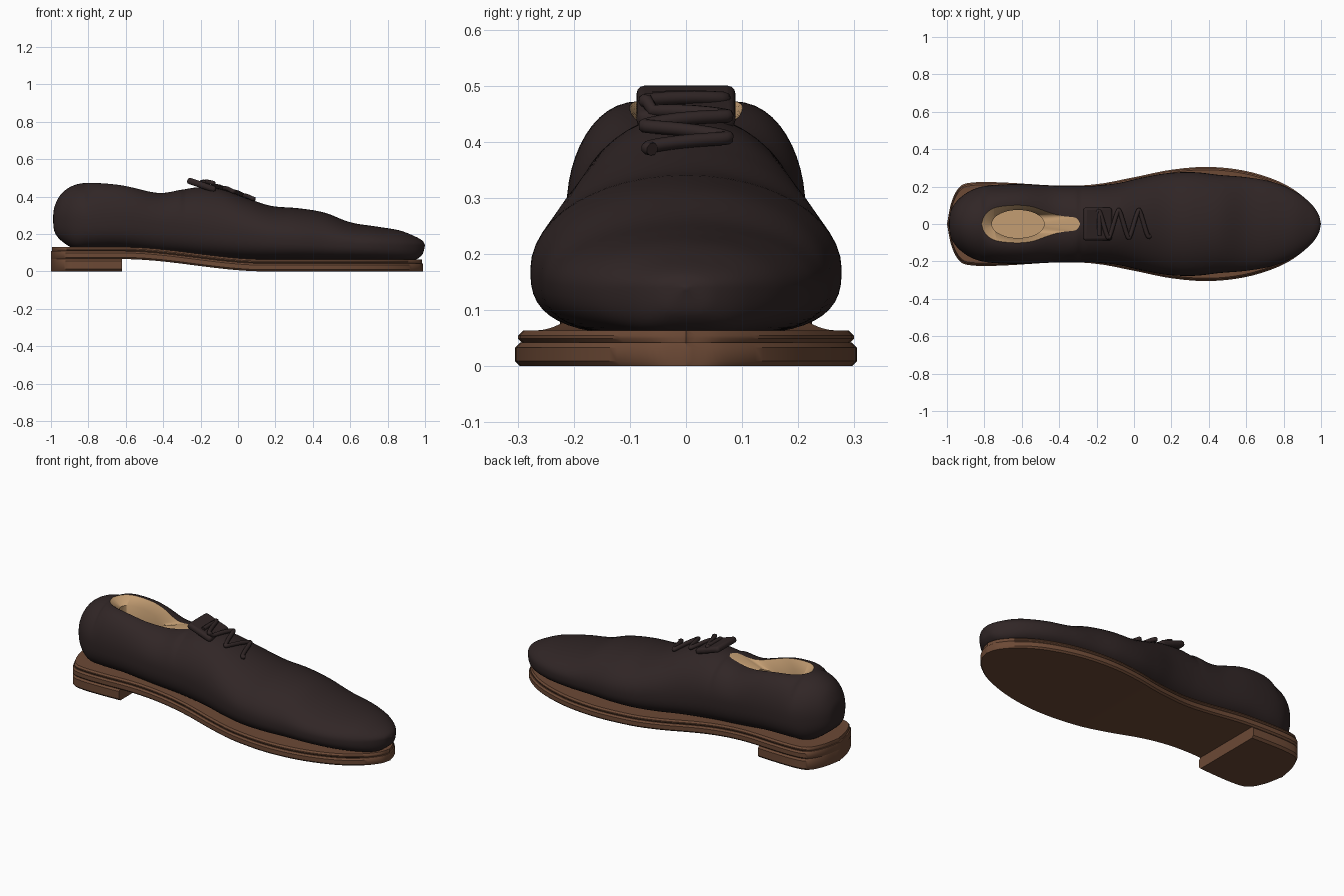
import bpy, bmesh, math
from mathutils import Vector

if "Cube" in bpy.data.objects:
    bpy.data.objects.remove(bpy.data.objects["Cube"], do_unlink=True)


def material(name, rgb):
    mat = bpy.data.materials.new(name)
    mat.use_nodes = True
    mat.diffuse_color = (*rgb, 1)
    bsdf = next(n for n in mat.node_tree.nodes if n.type == "BSDF_PRINCIPLED")
    bsdf.inputs["Base Color"].default_value = (*rgb, 1)
    bsdf.inputs["Roughness"].default_value = 0.6
    return mat


dark_leather = material("dark leather", (0.030, 0.019, 0.019))
brown_sole = material("brown sole", (0.15, 0.067, 0.036))
tan_lining = material("tan lining", (0.55, 0.34, 0.17))


def spline(rows, steps):
    """Smooth curve through rows of any width."""
    pts = [Vector(r) for r in rows]
    pts = [pts[0] * 2 - pts[1]] + pts + [pts[-1] * 2 - pts[-2]]
    out = []
    for a, b, c, d in zip(pts, pts[1:], pts[2:], pts[3:]):
        for i in range(steps):
            t = i / steps
            out.append(b + (c - a) * (t / 2)
                       + (a * 2 - b * 5 + c * 4 - d) * (t * t / 2)
                       + (b * 3 - a - c * 3 + d) * (t ** 3 / 2))
    return out + [pts[-2]]


def lookup(samples, x, column):
    """Value of a column at x, zero outside the samples."""
    for p, q in zip(samples, samples[1:]):
        if p[0] <= x <= q[0] and q[0] > p[0]:
            t = (x - p[0]) / (q[0] - p[0])
            return p[column] + (q[column] - p[column]) * t
    return 0.0


def smooth(obj, angle):
    bpy.ops.object.select_all(action="DESELECT")
    obj.select_set(True)
    bpy.context.view_layer.objects.active = obj
    bpy.ops.object.shade_smooth_by_angle(angle=math.radians(angle))


def loft(name, rings, mat, closed=True, caps=(), angle=40, outward=True):
    """Skin a row of equal-length rings; caps lists the ring indices to fill."""
    bm = bmesh.new()
    grid = [[bm.verts.new(p) for p in ring] for ring in rings]
    n = len(rings[0])
    for r, s in zip(grid, grid[1:]):
        for i in range(n if closed else n - 1):
            j = (i + 1) % n
            bm.faces.new((r[i], r[j], s[j], s[i]))
    for k in caps:
        bm.faces.new(grid[k])
    bmesh.ops.remove_doubles(bm, verts=bm.verts, dist=0.0005)
    bmesh.ops.recalc_face_normals(bm, faces=bm.faces)
    # The lowest face of a solid must face down, of a bowl must face up
    low = min(bm.faces, key=lambda f: f.calc_center_median().z)
    if (low.normal.z < 0) != outward:
        bmesh.ops.reverse_faces(bm, faces=bm.faces)
    mesh = bpy.data.meshes.new(name)
    bm.to_mesh(mesh)
    bm.free()
    obj = bpy.data.objects.new(name, mesh)
    bpy.context.collection.objects.link(obj)
    mesh.materials.append(mat)
    smooth(obj, angle)
    return obj


# Sole layers share one outline: x, half width
outline = spline([(-1, 0), (-.975, .12), (-.93, .2), (-.86, .222), (-.7, .222),
                  (-.4, .205), (-.2, .213), (0, .25), (.2, .29), (.4, .305),
                  (.6, .283), (.78, .225), (.9, .15), (.97, .07), (.99, 0)], 6)


def lift(x):
    t = min(max((0.15 - x) / 0.77, 0), 1)
    return 0.066 * t * t * (3 - 2 * t)


def slab(name, low, high, inset=0.0, end=1.0, curved=True, bevel=0.009):
    stations = [(x, h) for x, h in outline if x < end]
    caps = ()
    if end < 1:
        stations.append((end, lookup(outline, end, 1)))
        caps = (-1,)
    rings = []
    for x, h in stations:
        z = lift(x) if curved else 0
        h = max(h - inset, 0)
        b = min(bevel, h)
        half = [(h - b, low), (h, low + bevel), (h, high - bevel), (h - b, high)]
        loop = half + [(-y, k) for y, k in reversed(half)]
        rings.append([(x * (1 - inset), y, z + k) for y, k in loop])
    return loft(name, rings, brown_sole, caps=caps, angle=35)


slab("heel_block", 0, 0.068, end=-0.62, curved=False, bevel=0.012)
slab("outsole", 0, 0.042)
slab("welt", 0.040, 0.064, inset=0.006)

# Upper stations: x, bottom, widest height, top, half width
body = spline([(-.99, .28, .28, .28, 0), (-.98, .21, .28, .35, .07),
               (-.94, .16, .28, .42, .13), (-.87, .12, .28, .463, .18),
               (-.78, .12, .28, .473, .205), (-.62, .12, .28, .46, .213),
               (-.43, .1, .26, .42, .205), (-.3, .09, .25, .437, .203),
               (-.2, .08, .24, .45, .206), (-.08, .07, .22, .437, .22),
               (.05, .06, .2, .39, .25), (.18, .055, .18, .35, .272),
               (.32, .055, .17, .338, .277), (.46, .055, .16, .315, .262),
               (.6, .055, .15, .263, .25), (.74, .055, .145, .24, .225),
               (.86, .055, .14, .22, .175), (.94, .06, .14, .19, .115),
               (.985, .09, .14, .165, .055), (1, .14, .14, .14, 0)], 9)
# Foot opening: x, half width
opening = spline([(-.81, 0), (-.8, .045), (-.75, .085), (-.65, .1), (-.55, .094),
                  (-.45, .06), (-.38, .042), (-.31, .033), (-.29, 0)], 6)


def section(x, bottom, mid, top, width):
    rim = max(lookup(opening, x, 1), 0)
    half = []
    for i in range(25):
        a = math.pi * (0.5 - i / 24)
        c, s = max(math.cos(a), 0), math.sin(a)
        if s >= 0:
            half.append((rim + (width - rim) * c, mid + (top - mid) * s))
        else:
            half.append((width * c ** 0.55, mid - (mid - bottom) * (-s) ** 0.75))
    return ([(x, y, z) for y, z in half]
            + [(x, -y, z) for y, z in reversed(half[:-1])])


sections = [section(*row) for row in body]
loft("upper", sections, dark_leather, closed=False, angle=60)

# Lining: sloped collar from the rim to an oval well, then down to the insole
inside = [i for i, s in enumerate(sections) if s[0][1] > 0.0005]
first, last = inside[0] - 1, inside[-1] + 1
rim = ([sections[i][0] for i in range(first, last + 1)]
       + [sections[i][-1] for i in range(last - 1, first, -1)])
x0, x1 = sections[first][0][0], sections[last][0][0]


def oval(scale, drop=None, level=0.0):
    ring = []
    for x, y, z in rim:
        a = math.pi * (x1 - x) / (x1 - x0)
        side = math.copysign(1, y)
        ring.append((-0.62 + 0.14 * scale * math.cos(a),
                     side * 0.075 * scale * math.sin(a),
                     level if drop is None else z - drop))
    return ring


loft("lining", [rim, oval(1.0, drop=0.04), oval(1.05, level=0.3),
                oval(1.05, level=0.15)], tan_lining, caps=(-1,),
     angle=50, outward=False)

# Tongue: a tilted rounded flap standing behind the laces
bpy.ops.mesh.primitive_cube_add(size=1, location=(-0.195, 0, 0.462),
                                rotation=(0, math.radians(19), 0))
tongue = bpy.context.object
tongue.name = "tongue"
tongue.scale = (0.16, 0.176, 0.034)
bpy.ops.object.transform_apply(location=False, rotation=False, scale=True)
tongue.data.materials.append(dark_leather)
bevel = tongue.modifiers.new("rounded", "BEVEL")
bevel.width = 0.014
bevel.segments = 3
smooth(tongue, 40)


def cord(name, points):
    curve = bpy.data.curves.new(name, "CURVE")
    curve.dimensions = "3D"
    curve.bevel_depth = 0.012
    curve.bevel_resolution = 2
    curve.use_fill_caps = True
    line = curve.splines.new("POLY")
    line.points.add(len(points) - 1)
    for p, co in zip(line.points, points):
        p.co = (*co, 1)
    curve.materials.append(dark_leather)
    obj = bpy.data.objects.new(name, curve)
    bpy.context.collection.objects.link(obj)
    bpy.ops.object.select_all(action="DESELECT")
    obj.select_set(True)
    bpy.context.view_layer.objects.active = obj
    bpy.ops.object.convert(target="MESH")
    smooth(bpy.context.object, 60)


# Laces: a zigzag over the instep and a bar across its top
def on_instep(x, y):
    bump = 0.012 if x > -0.13 else 0.03
    return (x, y, lookup(body, x, 3) + bump - 0.6 * y * y)


turns = [(-0.19 + 0.054 * i, 0.06 * (-1) ** i) for i in range(6)]
path = spline([(x + dx, y) for x, y in turns for dx in (-0.008, 0.008)], 5)
cord("zigzag_lace", [on_instep(x, y) for x, y in path])
cord("top_lace", [on_instep(-0.185, -0.06 + 0.02 * i) for i in range(7)])
